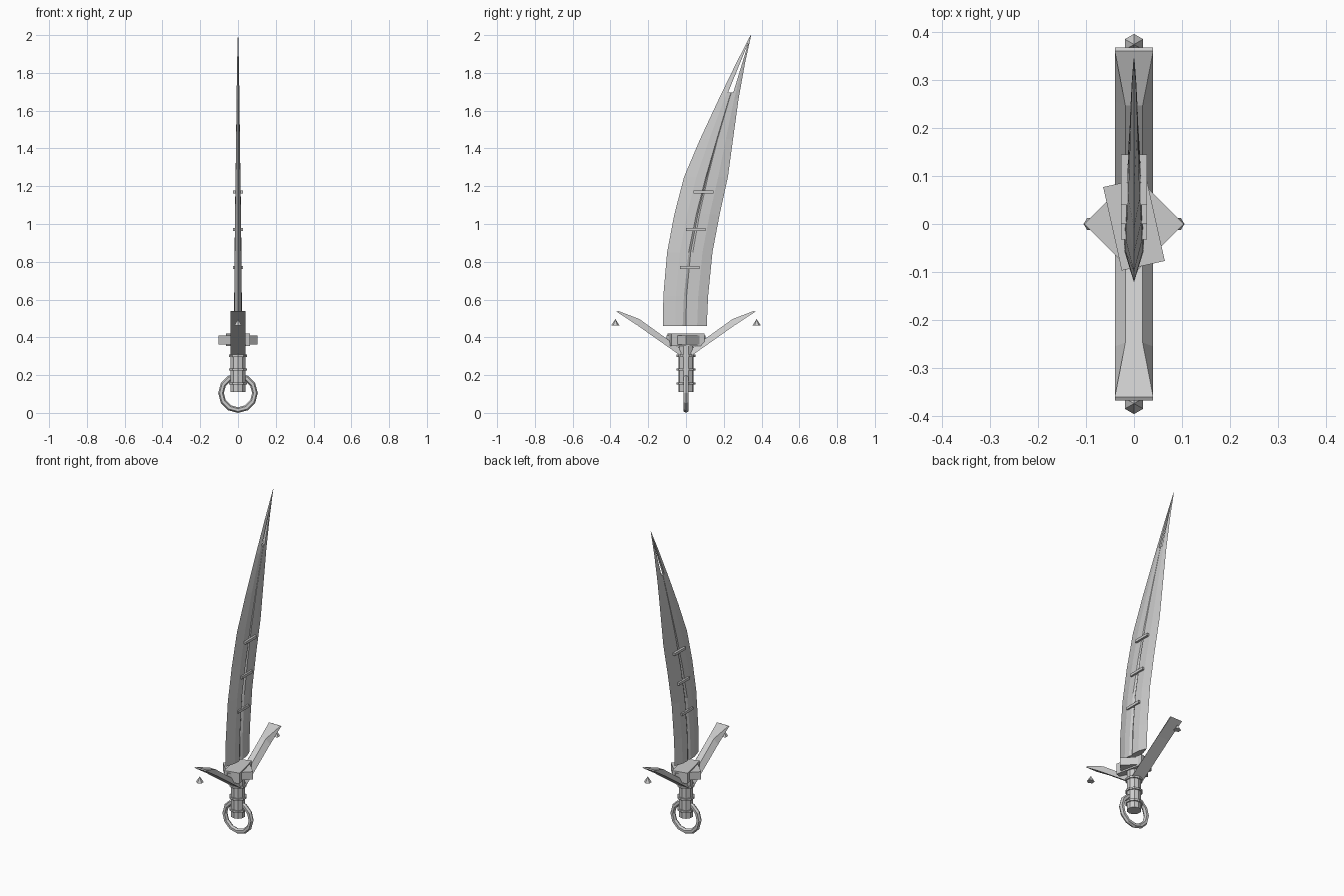
import bpy, bmesh, math
from mathutils import Matrix

if "Cube" in bpy.data.objects:
    bpy.data.objects.remove(bpy.data.objects["Cube"])

steel = bpy.data.materials.new("grey steel")
steel.diffuse_color = (0.6, 0.6, 0.6, 1)
steel.use_nodes = True
steel.node_tree.nodes["Principled BSDF"].inputs["Base Color"].default_value = steel.diffuse_color


def add(name, bm):
    bmesh.ops.recalc_face_normals(bm, faces=bm.faces)
    me = bpy.data.meshes.new(name)
    bm.to_mesh(me)
    bm.free()
    me.materials.append(steel)
    ob = bpy.data.objects.new(name, me)
    bpy.context.collection.objects.link(ob)
    return ob


def loft(name, rings):
    """Join closed rings of points and cap both ends."""
    bm = bmesh.new()
    vs = [[bm.verts.new(p) for p in r] for r in rings]
    n = len(vs[0])
    for a, b in zip(vs, vs[1:]):
        for i in range(n):
            j = (i + 1) % n
            bm.faces.new((a[i], a[j], b[j], b[i]))
    bm.faces.new(vs[0])
    bm.faces.new(vs[-1])
    return add(name, bm)


def box(name, size, loc, turn=0):
    bm = bmesh.new()
    m = Matrix.Translation(loc) @ Matrix.Rotation(math.radians(turn), 4, 'Z') @ Matrix.Diagonal((*size, 1))
    bmesh.ops.create_cube(bm, size=1, matrix=m)
    return add(name, bm)


def cone(name, r1, r2, z0, z1, sides, y=0, turn=0):
    bm = bmesh.new()
    m = Matrix.Translation((0, y, (z0 + z1) / 2)) @ Matrix.Rotation(turn, 4, 'Z')
    bmesh.ops.create_cone(bm, cap_ends=True, segments=sides, radius1=r1, radius2=r2,
                          depth=z1 - z0, matrix=m)
    return add(name, bm)


# Blade: z, back edge y, front edge y, half thickness
stations = [(0.46, -0.122, 0.110, 0.021), (0.62, -0.120, 0.117, 0.020),
            (0.85, -0.100, 0.140, 0.018), (1.05, -0.062, 0.178, 0.016),
            (1.25, -0.010, 0.222, 0.013), (1.45, 0.075, 0.249, 0.010),
            (1.66, 0.173, 0.278, 0.008), (1.85, 0.265, 0.312, 0.005),
            (2.0, 0.342, 0.345, 0.001)]
rings = []
for z, a, b, t in stations:
    # bevel, flat, shallow central fuller, flat, bevel
    g = 0.07 * max(0.15, 1 - (z - 0.46) / 1.2)
    prof = [(0.28, t * 0.95), (0.52 - g, t), (0.52, t * 0.6), (0.52 + g, t), (0.78, t * 0.85)]
    side = [(x, a + (b - a) * f, z) for f, x in prof]
    rings.append([(0, a, z)] + side + [(0, b, z)] + [(-x, y, zz) for x, y, zz in reversed(side)])
blade = loft("blade", rings)

# Slit through the blade near the tip
slit = loft("slit_cutter", [[(x, 0.222, 1.695), (x, 0.250, 1.695), (x, 0.332, 1.965)] for x in (-0.1, 0.1)])
slit.hide_render = True
slit.hide_set(True)
cut = blade.modifiers.new("slit", 'BOOLEAN')
cut.operation = 'DIFFERENCE'
cut.solver = 'EXACT'
cut.object = slit

# Bars across the blade
for i, (z, y) in enumerate([(0.77, 0.02), (0.97, 0.052), (1.17, 0.092)]):
    box(f"blade_bar_{i + 1}", (0.054, 0.105, 0.016), (0, y, z))

# Guard: two turned blocks
box("guard_block", (0.092, 0.178, 0.066), (0, 0, 0.387), 12.5)
box("guard_diamond", (0.146, 0.146, 0.048), (0, 0, 0.387), 45)

# Guard wings (narrow ridge on top, flaring at the tip) and floating spikes
for s, side in ((1, "right"), (-1, "left")):
    prof = [(0.03, 0.335, 0.303, 0.018), (0.255, 0.497, 0.462, 0.018), (0.368, 0.540, 0.536, 0.04)]
    loft("guard_wing_" + side,
         [[(-0.04, s * y, lo), (0.04, s * y, lo), (w, s * (y - 0.008), hi), (-w, s * (y - 0.008), hi)]
          for y, hi, lo, w in prof])
    cone("spike_" + side, 0.022, 0, 0.462, 0.497, 6, s * 0.374)

# Grip with collars
cone("grip", 0.041, 0.041, 0.11, 0.36, 10)
for i, z in enumerate((0.155, 0.23, 0.303)):
    cone(f"grip_collar_{i + 1}", 0.049, 0.049, z - 0.006, z + 0.006, 10)

# Pommel ring standing in the xz plane
loops = []
for i in range(13):
    a = 2 * math.pi * i / 12
    loops.append([((0.09 + 0.015 * math.cos(b)) * math.sin(a), 0.015 * math.sin(b),
                   0.105 - (0.09 + 0.015 * math.cos(b)) * math.cos(a))
                  for b in (2 * math.pi * k / 6 for k in range(6))])
ring = loft("pommel_ring", loops)
bm = bmesh.new()
bm.from_mesh(ring.data)
caps = [f for f in bm.faces if len(f.verts) == 6]
bmesh.ops.delete(bm, geom=caps, context='FACES')
bmesh.ops.remove_doubles(bm, verts=bm.verts, dist=1e-5)
bmesh.ops.recalc_face_normals(bm, faces=bm.faces)
bm.to_mesh(ring.data)
bm.free()
